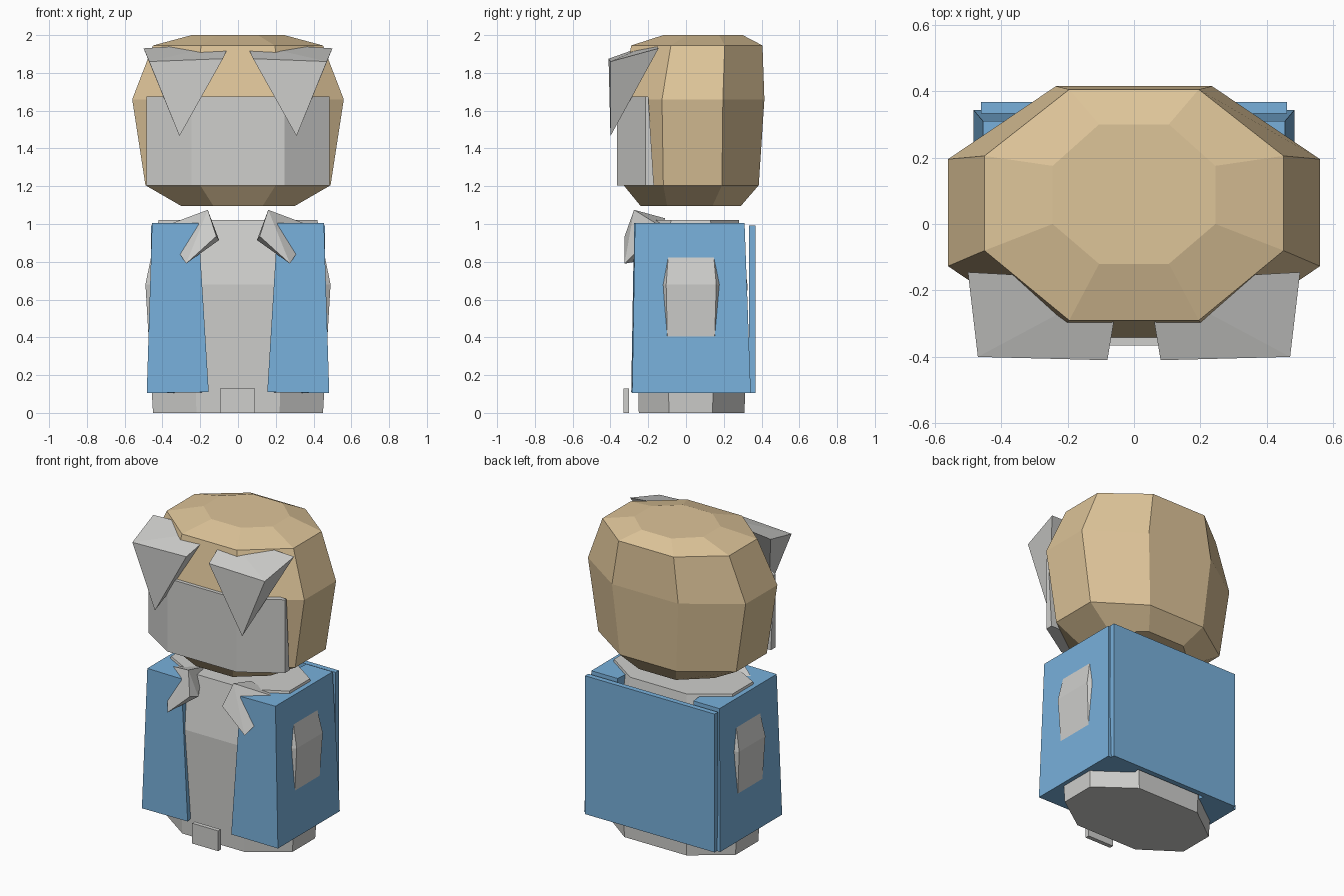
import bpy, bmesh

if "Cube" in bpy.data.objects:
    bpy.data.objects.remove(bpy.data.objects["Cube"])


def srgb(c):
    return c / 12.92 if c <= 0.04045 else ((c + 0.055) / 1.055) ** 2.4


def material(name, r, g, b):
    m = bpy.data.materials.new(name)
    m.diffuse_color = (srgb(r), srgb(g), srgb(b), 1)
    m.use_nodes = True
    m.node_tree.nodes["Principled BSDF"].inputs["Base Color"].default_value = m.diffuse_color
    return m


TAN = material("tan", 0.87, 0.77, 0.60)
GREY = material("light_grey", 0.81, 0.81, 0.80)
BLUE = material("blue", 0.47, 0.69, 0.86)


def finish(bm, name, mat):
    bmesh.ops.recalc_face_normals(bm, faces=bm.faces[:])
    me = bpy.data.meshes.new(name)
    bm.to_mesh(me)
    bm.free()
    me.materials.append(mat)
    ob = bpy.data.objects.new(name, me)
    bpy.context.collection.objects.link(ob)
    return ob


def hull(name, mat, pts):
    """Convex solid around a few corner points."""
    bm = bmesh.new()
    for p in pts:
        bm.verts.new(p)
    res = bmesh.ops.convex_hull(bm, input=bm.verts[:])
    loose = [v for v in bm.verts if not v.link_faces]
    bmesh.ops.delete(bm, geom=loose, context='VERTS')
    bmesh.ops.dissolve_limit(bm, angle_limit=0.01, verts=bm.verts[:], edges=bm.edges[:])
    return finish(bm, name, mat)


def mirrored_hull(name, mat, pts):
    for side, s in (("right", 1), ("left", -1)):
        hull(f"{side}_{name}", mat, [(s * x, y, z) for x, y, z in pts])


def box(name, mat, x0, x1, y0, y1, z0, z1):
    hull(name, mat, [(x, y, z) for x in (x0, x1) for y in (y0, y1) for z in (z0, z1)])


def octagon_loft(name, mat, rings):
    """Each ring: z, narrow half width, wide half width, then y from front to back."""
    bm = bmesh.new()
    loops = []
    for z, n, w, y0, y1, y2, y3 in rings:
        half = [(n, y0), (w, y1), (w, y2), (n, y3)]
        pts = half + [(-x, y) for x, y in reversed(half)]
        loops.append([bm.verts.new((x, y, z)) for x, y in pts])
    for a, b in zip(loops, loops[1:]):
        for i in range(8):
            j = (i + 1) % 8
            bm.faces.new((a[i], a[j], b[j], b[i]))
    bm.faces.new(loops[0])
    bm.faces.new(loops[-1])
    return finish(bm, name, mat)


# Head: faceted barrel with a domed top
octagon_loft("head", TAN, [
    (1.095, 0.13, 0.30, -0.24, -0.10, 0.14, 0.29),
    (1.205, 0.20, 0.49, -0.33, -0.12, 0.19, 0.385),
    (1.66, 0.235, 0.56, -0.345, -0.127, 0.195, 0.415),
    (1.945, 0.195, 0.45, -0.29, -0.08, 0.205, 0.405),
    (2.0, 0.105, 0.245, -0.12, 0.00, 0.175, 0.30),
])

# Torso: its sides bulge out through the coat
octagon_loft("torso", GREY, [
    (0.0, 0.22, 0.45, -0.25, -0.09, 0.14, 0.31),
    (0.68, 0.24, 0.49, -0.265, -0.105, 0.16, 0.325),
    (1.02, 0.20, 0.42, -0.20, -0.08, 0.13, 0.28),
])

# Mask: angled plate over the lower face
hull("mask", GREY, [(s * x, y, z) for s in (1, -1) for z in (1.205, 1.675)
                    for x, y in ((0.246, -0.365), (0.484, -0.215),
                                 (0.484, -0.17 if z < 1.5 else -0.20))])

# Brows: inverted pyramids
mirrored_hull("brow", GREY, [
    (0.50, -0.145, 1.93), (0.47, -0.40, 1.86), (0.08, -0.41, 1.875),
    (0.04, -0.17, 1.96), (0.31, -0.40, 1.465)])

# Coat: two flared halves and a back panel
mirrored_hull("coat_half", BLUE, [
    (0.21, -0.275, 1.005), (0.455, -0.27, 1.005), (0.455, 0.31, 1.005), (0.27, 0.31, 1.005),
    (0.155, -0.29, 0.11), (0.483, -0.285, 0.105), (0.483, 0.343, 0.105), (0.25, 0.343, 0.105)])
box("coat_back", BLUE, -0.46, 0.46, 0.333, 0.367, 0.105, 0.993)

# Collar points
mirrored_hull("collar", GREY, [
    (0.16, -0.275, 1.075), (0.40, -0.13, 0.985), (0.275, -0.325, 0.79), (0.115, -0.325, 0.935),
    (0.17, -0.11, 1.03), (0.265, -0.27, 0.80), (0.10, -0.26, 0.915)])

# Small plate at the front of the base
box("front_plate", GREY, -0.095, 0.09, -0.33, -0.303, 0.0, 0.13)
